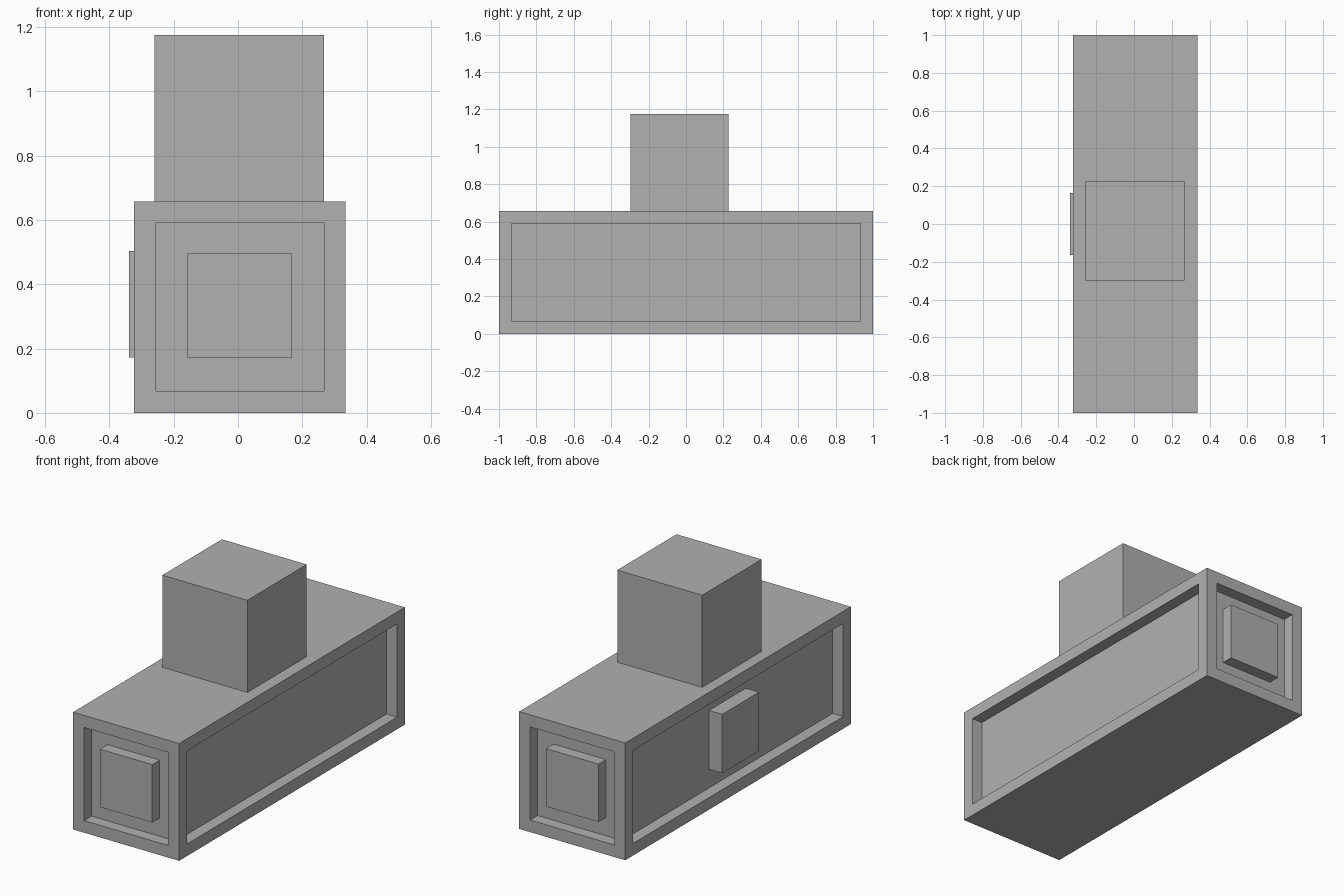
import bpy
import bmesh
from mathutils import Matrix, Vector

cube = bpy.data.objects.get("Cube")
if cube:
    bpy.data.objects.remove(cube, do_unlink=True)

GREY = (0.44, 0.44, 0.44, 1.0)
grey = bpy.data.materials.new("plain_grey")
grey.use_nodes = True
grey.diffuse_color = GREY
grey.node_tree.nodes["Principled BSDF"].inputs["Base Color"].default_value = GREY


def box(name, low, high, rim=0.0, depth=0.0):
    """Box between two corners; a rim sinks a panel into each upright face."""
    low, high = Vector(low), Vector(high)
    bm = bmesh.new()
    place = Matrix.Translation((low + high) / 2) @ Matrix.Diagonal((*(high - low), 1))
    bmesh.ops.create_cube(bm, size=1, matrix=place)
    bm.normal_update()
    if rim:
        panels = [f for f in bm.faces if abs(f.normal.z) < 0.5]
        bmesh.ops.inset_individual(bm, faces=panels, thickness=rim)
        bmesh.ops.inset_individual(bm, faces=panels, thickness=0, depth=-depth)
    mesh = bpy.data.meshes.new(name)
    bm.to_mesh(mesh)
    bm.free()
    mesh.materials.append(grey)
    obj = bpy.data.objects.new(name, mesh)
    bpy.context.collection.objects.link(obj)
    return obj


LEFT, RIGHT, TOP = 0.335, -0.323, 0.658
DEPTH = 0.066

# Long body with a sunken panel on each side and end
box("body", (RIGHT, -1, 0), (LEFT, 1, TOP), rim=0.096, depth=DEPTH)

# Upper block
box("upper_block", (-0.26, -0.298, TOP), (0.267, 0.228, 1.175))

# Square pads in the end panels, flush with the rims
for name, y in (("front_pad", -1), ("back_pad", 1)):
    floor = y * (1 - DEPTH)
    box(name, (-0.157, min(y, floor), 0.17), (0.168, max(y, floor), 0.495))

# Pad standing proud of the right side panel
box("right_side_pad", (-0.339, -0.163, 0.173), (RIGHT + DEPTH, 0.163, 0.503))
